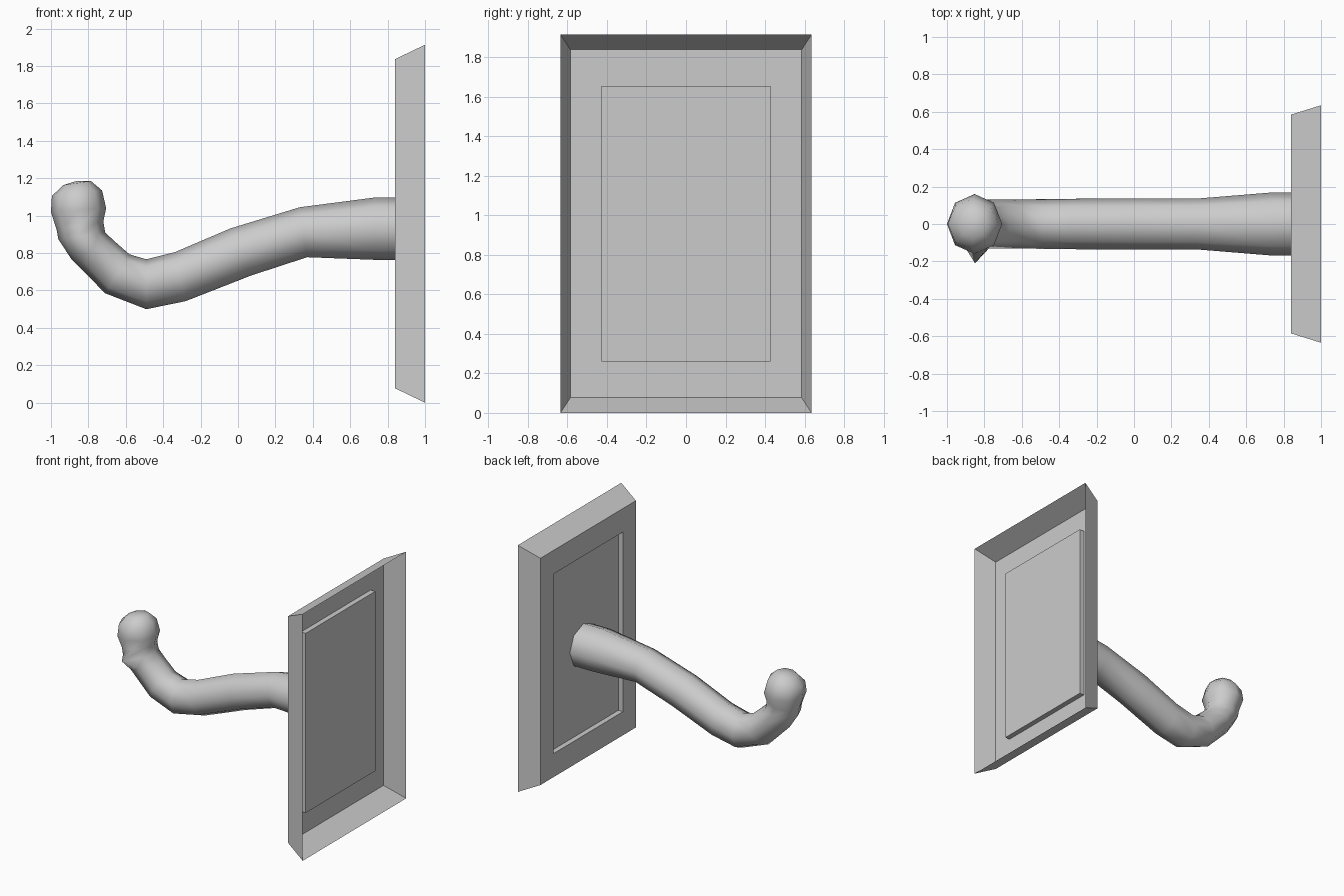
import bpy
import bmesh
import math
from mathutils import Vector

cube = bpy.data.objects.get("Cube")
if cube:
    bpy.data.objects.remove(cube, do_unlink=True)

grey = bpy.data.materials.new("plain grey")
grey.use_nodes = True
COLOUR = (0.6, 0.6, 0.6, 1)
grey.diffuse_color = COLOUR
grey.node_tree.nodes["Principled BSDF"].inputs["Base Color"].default_value = COLOUR


def bridge(bm, first, second):
    """Join two vertex loops of equal length with quads."""
    count = len(first)
    for i in range(count):
        j = (i + 1) % count
        bm.faces.new((first[i], first[j], second[j], second[i]))


def finish(bm, name, smooth):
    bmesh.ops.recalc_face_normals(bm, faces=bm.faces)
    mesh = bpy.data.meshes.new(name)
    bm.to_mesh(mesh)
    bm.free()
    mesh.materials.append(grey)
    for face in mesh.polygons:
        face.use_smooth = smooth
    obj = bpy.data.objects.new(name, mesh)
    bpy.context.collection.objects.link(obj)
    return obj


# Wall plate: thin pressed tray, open at the wall side, with a recessed panel
PLATE_Z = 0.957
# each step: x, half width, half height
steps = [(1, 0.635, 0.957), (0.84, 0.585, 0.88),
         (0.84, 0.427, 0.697), (0.88, 0.427, 0.697)]
bm = bmesh.new()
loops = []
for x, w, h in steps:
    corners = [(-w, -h), (w, -h), (w, h), (-w, h)]
    loops.append([bm.verts.new((x, y, PLATE_Z + z)) for y, z in corners])
for first, second in zip(loops, loops[1:]):
    bridge(bm, first, second)
bm.faces.new(loops[-1])
finish(bm, "wall_plate", False)

# Hook arm and rounded tip: eight-sided rings swept along a curved path
# each ring: upper point (x, z), lower point (x, z), half width in y
SIDES = 8
rings = [
    ((0.88, 1.097), (0.88, 0.764), 0.168),
    ((0.73, 1.097), (0.73, 0.764), 0.168),
    ((0.33, 1.045), (0.37, 0.778), 0.137),
    ((-0.04, 0.932), (0.07, 0.68), 0.137),
    ((-0.34, 0.804), (-0.28, 0.543), 0.135),
    ((-0.49, 0.767), (-0.49, 0.5), 0.133),
    ((-0.58, 0.793), (-0.71, 0.585), 0.13),
    ((-0.66, 0.863), (-0.89, 0.767), 0.13),
    ((-0.71, 0.91), (-0.96, 0.873), 0.13),
    ((-0.72, 0.97), (-0.97, 0.925), 0.127),
    ((-0.705, 1.04), (-1, 1.02), 0.16),
    ((-0.727, 1.135), (-0.995, 1.105), 0.135),
    ((-0.786, 1.185), (-0.936, 1.163), 0.08),
]
NECK = 8
bm = bmesh.new()
loops = []
for upper, lower, width in rings:
    top = Vector((upper[0], 0, upper[1]))
    low = Vector((lower[0], 0, lower[1]))
    centre, half = (top + low) / 2, (top - low) / 2
    loop = []
    for i in range(SIDES):
        a = math.tau * i / SIDES
        side = Vector((0, width * math.sin(a), 0))
        loop.append(bm.verts.new(centre + half * math.cos(a) + side))
    loops.append(loop)
for first, second in zip(loops, loops[1:]):
    bridge(bm, first, second)
pole = bm.verts.new((-0.861, 0, 1.186))
for i in range(SIDES):
    bm.faces.new((loops[-1][i], loops[-1][(i + 1) % SIDES], pole))

# Small pointed bump on the front side of the neck
bump = min(loops[NECK], key=lambda v: v.co.y)
bump.co = (-0.85, -0.21, 0.89)
finish(bm, "hook_arm", True)
